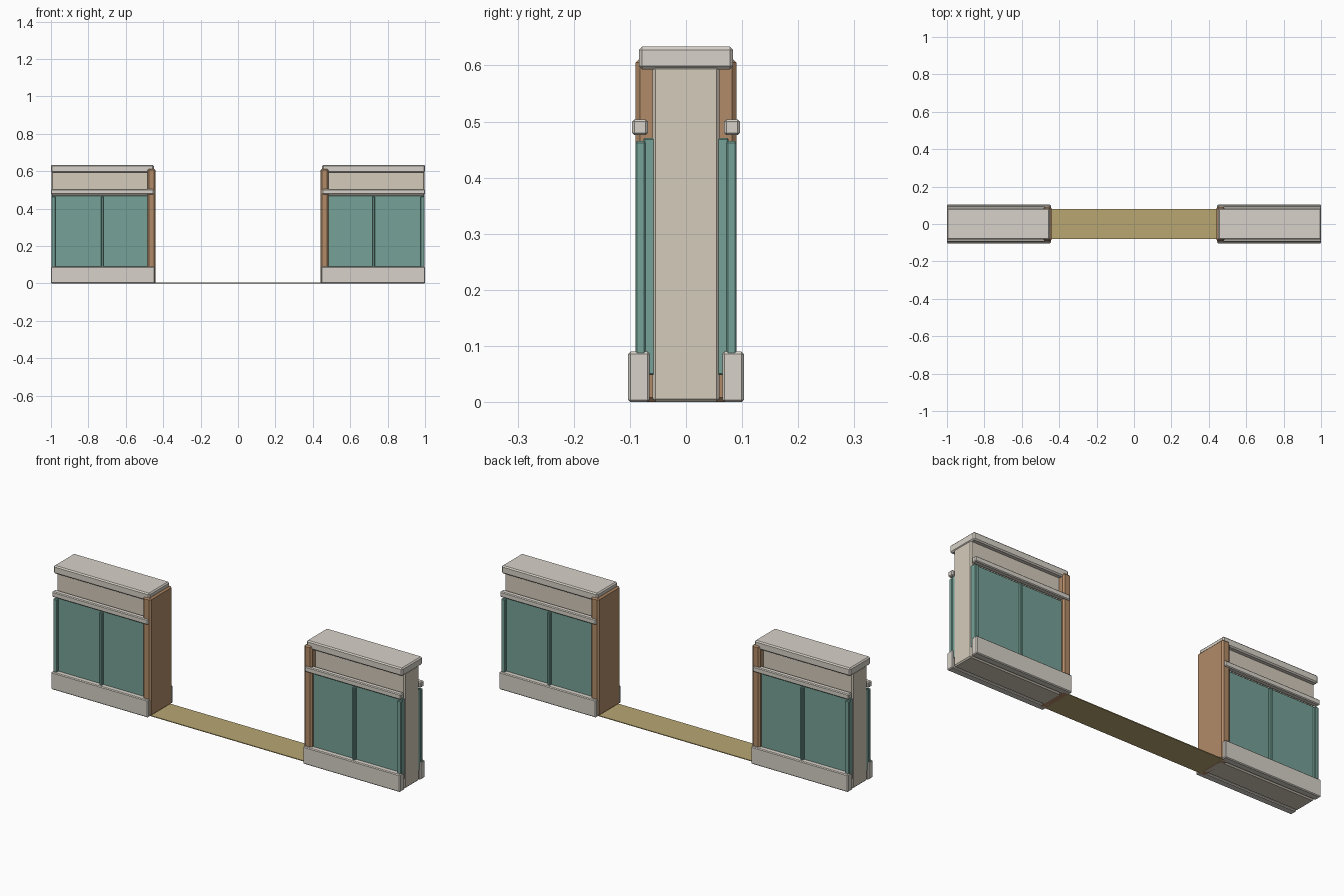
import bpy

if "Cube" in bpy.data.objects:
    bpy.data.objects.remove(bpy.data.objects["Cube"])


def material(name, rgb):
    m = bpy.data.materials.new(name)
    m.diffuse_color = (*rgb, 1)
    m.use_nodes = True
    m.node_tree.nodes["Principled BSDF"].inputs["Base Color"].default_value = m.diffuse_color
    return m


TRIM = material("trim", (0.68, 0.64, 0.58))
PLASTER = material("plaster", (0.66, 0.60, 0.50))
GREEN = material("green_paint", (0.18, 0.36, 0.31))
WOOD = material("wood", (0.45, 0.26, 0.14))
SILL = material("threshold_wood", (0.48, 0.38, 0.17))


def box(name, x, y, z, mat, bevel=0.0):
    """Chamfered box given as (min, max) ranges."""
    bpy.ops.mesh.primitive_cube_add(size=1, location=[sum(r) / 2 for r in (x, y, z)])
    o = bpy.context.object
    o.name = name
    o.scale = [abs(r[1] - r[0]) for r in (x, y, z)]
    bpy.ops.object.transform_apply(location=False, rotation=False, scale=True)
    o.data.materials.append(mat)
    if bevel:
        b = o.modifiers.new("chamfer", 'BEVEL')
        b.width = bevel
        b.segments = 1
    return o


for label, sx in (("left", -1), ("right", 1)):
    def part(name, x, y, z, mat, bevel):
        box(f"{label}_{name}", sorted((sx * x[0], sx * x[1])), y, z, mat, bevel)

    # Wall core, coping and door jamb
    part("wall_core", (0.45, 0.998), (-0.06, 0.06), (0, 0.60), PLASTER, 0.006)
    part("wall_cap", (0.45, 1.0), (-0.084, 0.084), (0.593, 0.634), TRIM, 0.006)
    part("door_jamb", (0.44, 0.485), (-0.09, 0.09), (0, 0.613), WOOD, 0.008)

    # Panelling and mouldings on both faces
    for face, sy in (("front", -1), ("back", 1)):
        def ys(a, b):
            return sorted((sy * a, sy * b))
        part(face + "_panel", (0.47, 0.995), ys(0.055, 0.076), (0.048, 0.471), GREEN, 0.003)
        for i, (a, b) in enumerate(((0.976, 0.998), (0.718, 0.732))):
            part(f"{face}_batten_{i}", (a, b), ys(0.072, 0.09), (0.055, 0.465), GREEN, 0.003)
        part(face + "_baseboard", (0.445, 1.0), ys(0.065, 0.103), (0, 0.09), TRIM, 0.004)
        part(face + "_chair_rail", (0.45, 1.0), ys(0.068, 0.096), (0.476, 0.504), TRIM, 0.004)

# Threshold across the opening
box("threshold", (-0.45, 0.45), (-0.08, 0.08), (0, 0.004), SILL)
